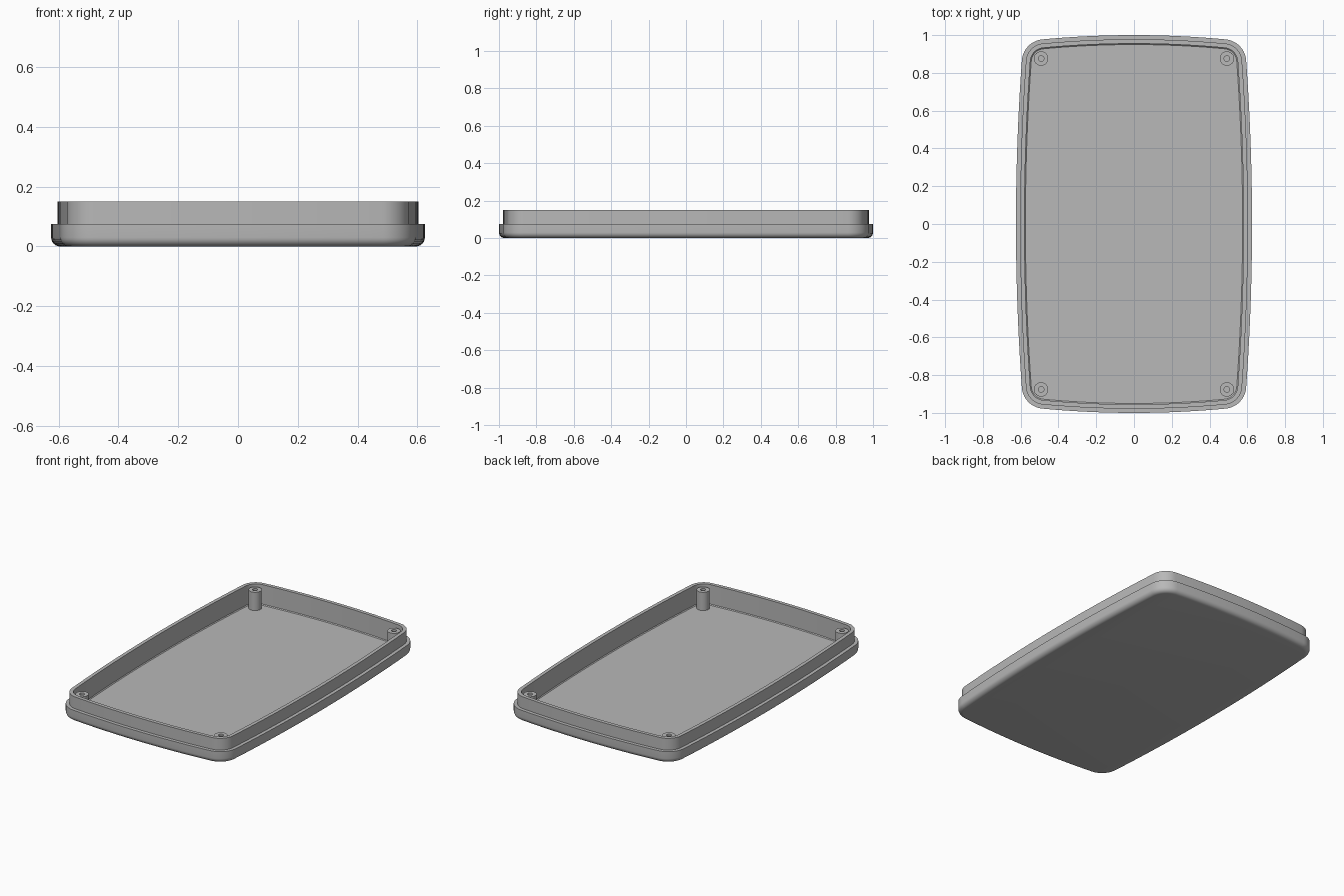
import bpy, bmesh
from math import sin, cos, atan2, sqrt, pi, radians

if "Cube" in bpy.data.objects:
    bpy.data.objects.remove(bpy.data.objects["Cube"], do_unlink=True)

# Single grey plastic
grey = bpy.data.materials.new("grey plastic")
grey.use_nodes = True
colour = (0.48, 0.48, 0.48, 1)
grey.diffuse_color = colour
grey.node_tree.nodes["Principled BSDF"].inputs["Base Color"].default_value = colour

# Tray outline: four shallow arcs joined by tangent round corners
HALF_X, HALF_Y = 0.625, 1.0
SIDE_R, END_R, CORNER_R = 12.0, 5.2, 0.12
side_c, end_c = HALF_X - SIDE_R, HALF_Y - END_R
cx, cy = 0.48, 0.86
for _ in range(30):
    cx = side_c + sqrt((SIDE_R - CORNER_R) ** 2 - cy ** 2)
    cy = end_c + sqrt((END_R - CORNER_R) ** 2 - cx ** 2)
a_side = atan2(cy, cx - side_c)
a_end = atan2(cy - end_c, cx)


def arc(x, y, r, start, end, n):
    angles = [start + (end - start) * i / n for i in range(n + 1)]
    return [(x + r * cos(a), y + r * sin(a)) for a in angles]


def outline(inset):
    """Full outline, moved inward by the inset."""
    quarter = arc(side_c, 0, SIDE_R - inset, 0, a_side, 10)
    quarter += arc(cx, cy, CORNER_R - inset, a_side, a_end, 14)[1:]
    quarter += arc(0, end_c, END_R - inset, a_end, pi / 2, 10)[1:]
    half = quarter + [(-x, y) for x, y in reversed(quarter[:-1])]
    return half + [(-x, -y) for x, y in half[1:-1]]


def circle(r):
    return arc(0, 0, r, 0, 2 * pi, 32)[:-1]


def loft(name, ring, profile, location=(0, 0, 0)):
    """Skin rings along (size, z) pairs and cap both ends."""
    bm = bmesh.new()
    loops = [[bm.verts.new((x, y, z)) for x, y in ring(s)] for s, z in profile]
    n = len(loops[0])
    for low, high in zip(loops, loops[1:]):
        for i in range(n):
            j = (i + 1) % n
            bm.faces.new((low[i], low[j], high[j], high[i]))
    bm.faces.new(reversed(loops[0]))
    bm.faces.new(loops[-1])
    bmesh.ops.recalc_face_normals(bm, faces=bm.faces)
    mesh = bpy.data.meshes.new(name)
    bm.to_mesh(mesh)
    bm.free()
    mesh.materials.append(grey)
    obj = bpy.data.objects.new(name, mesh)
    obj.location = location
    bpy.context.collection.objects.link(obj)
    bpy.ops.object.select_all(action='DESELECT')
    obj.select_set(True)
    bpy.context.view_layer.objects.active = obj
    bpy.ops.object.shade_smooth_by_angle(angle=radians(30))
    return obj


# Tray shell: rounded base, outer wall, ledge, raised lip, inner wall, floor
FLOOR, LEDGE, RIM, ROUND = 0.02, 0.075, 0.15, 0.03
LIP_OUT, LIP_IN = 0.022, 0.045
base = [(ROUND * (1 - sin(t)), ROUND * (1 - cos(t)))
        for t in (i * pi / 12 for i in range(7))]
wall = [(0, LEDGE), (LIP_OUT, LEDGE), (LIP_OUT, RIM), (LIP_IN, RIM),
        (LIP_IN, FLOOR + 0.005), (LIP_IN + 0.005, FLOOR)]
loft("tray_shell", outline, base + wall)

# Hollow screw posts in the corners
POST_R, HOLE_R, POST_TOP = 0.038, 0.015, 0.137
post = [(POST_R, FLOOR - 0.005), (POST_R, POST_TOP),
        (HOLE_R, POST_TOP), (HOLE_R, FLOOR + 0.005)]
for end, sy in (("front", -1), ("back", 1)):
    for side, sx in (("right", -1), ("left", 1)):
        loft(f"{end}_{side}_screw_post", circle, post, (sx * 0.492, sy * 0.876, 0))
